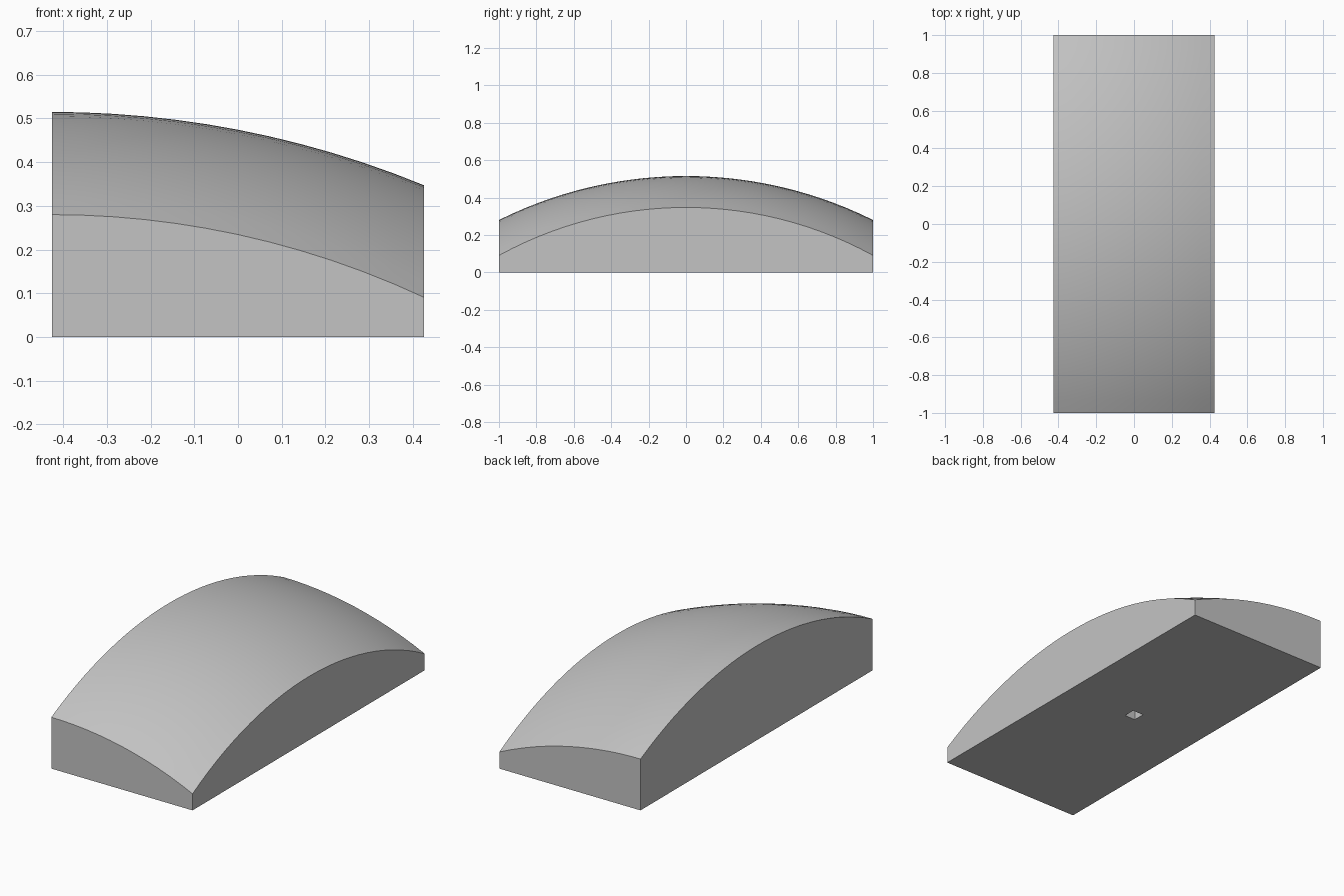
import bpy
import bmesh
import math
from mathutils import Matrix

cube = bpy.data.objects.get("Cube")
if cube:
    bpy.data.objects.remove(cube, do_unlink=True)

HALF_X, HALF_Y = 0.426, 1.0
PEAK, RADIUS = 0.515, 2.245
HOLE, HOLE_DEPTH = 0.066, 0.07

grey = bpy.data.materials.new("plain grey")
grey.use_nodes = True
grey.diffuse_color = (0.55, 0.55, 0.55, 1)
grey.node_tree.nodes["Principled BSDF"].inputs["Base Color"].default_value = grey.diffuse_color


def add_object(name, bm):
    bmesh.ops.recalc_face_normals(bm, faces=bm.faces)
    mesh = bpy.data.meshes.new(name)
    bm.to_mesh(mesh)
    bm.free()
    mesh.materials.append(grey)
    obj = bpy.data.objects.new(name, mesh)
    bpy.context.collection.objects.link(obj)
    return obj


def dome_height(x, y):
    # Sphere whose highest point lies on the right edge
    return PEAK - RADIUS + math.sqrt(RADIUS ** 2 - (x + HALF_X) ** 2 - y ** 2)


# Domed block: flat grid extruded up to the sphere
bm = bmesh.new()
bmesh.ops.create_grid(bm, x_segments=12, y_segments=28, size=1,
                      matrix=Matrix.Diagonal((HALF_X, HALF_Y, 1, 1)))
base = bm.faces[:]
top = bmesh.ops.extrude_face_region(bm, geom=base, use_keep_orig=True)["geom"]
for v in top:
    if isinstance(v, bmesh.types.BMVert):
        v.co.z = dome_height(v.co.x, v.co.y)
bmesh.ops.dissolve_faces(bm, faces=base)
block = add_object("domed_block", bm)

# Square socket in the underside
bm = bmesh.new()
bmesh.ops.create_cube(bm, size=1, matrix=Matrix.Diagonal((HOLE, HOLE, 2 * HOLE_DEPTH, 1)))
cutter = add_object("socket_cutter", bm)
cutter.hide_render = True

cut = block.modifiers.new("socket", "BOOLEAN")
cut.operation = "DIFFERENCE"
cut.solver = "EXACT"
cut.object = cutter
bpy.ops.object.select_all(action="DESELECT")
block.select_set(True)
bpy.context.view_layer.objects.active = block
bpy.ops.object.modifier_apply(modifier=cut.name)
bpy.data.objects.remove(cutter, do_unlink=True)

# Smooth dome, crisp rims
bpy.ops.object.shade_smooth_by_angle(angle=math.radians(30))
